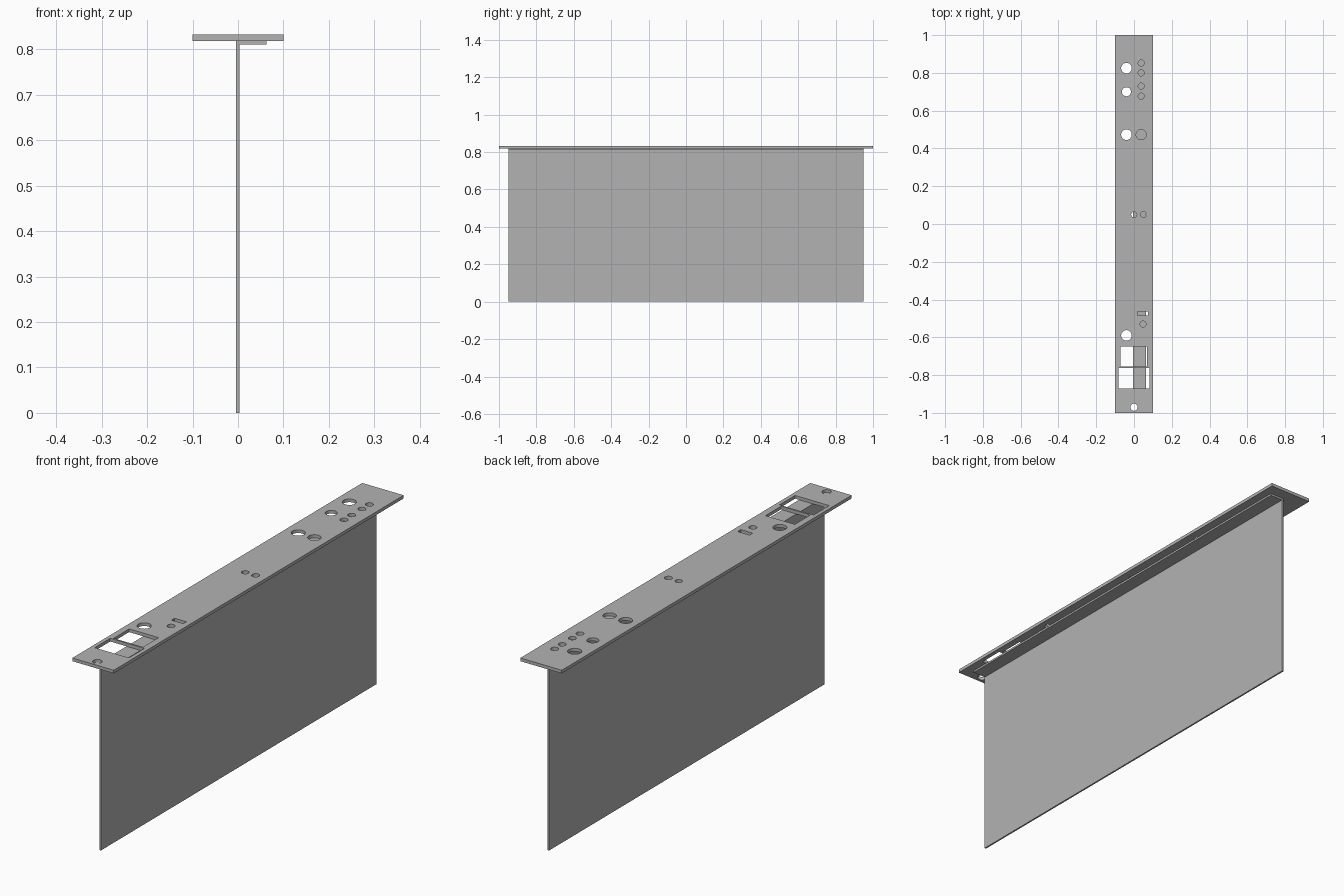
import bpy
import bmesh
from mathutils import Matrix, Vector

if "Cube" in bpy.data.objects:
    bpy.data.objects.remove(bpy.data.objects["Cube"], do_unlink=True)

grey = bpy.data.materials.new("plain grey")
grey.use_nodes = True
grey.diffuse_color = (0.45, 0.45, 0.45, 1)
grey.node_tree.nodes["Principled BSDF"].inputs["Base Color"].default_value = grey.diffuse_color


def add_box(bm, low, high):
    low, high = Vector(low), Vector(high)
    matrix = Matrix.Translation((low + high) / 2) @ Matrix.Diagonal((high - low).to_4d())
    bmesh.ops.create_cube(bm, size=1, matrix=matrix)


def add_cylinder(bm, x, y, radius, z, depth):
    bmesh.ops.create_cone(bm, cap_ends=True, segments=32, radius1=radius, radius2=radius,
                          depth=depth, matrix=Matrix.Translation((x, y, z)))


def make_object(name, bm):
    mesh = bpy.data.meshes.new(name)
    bm.to_mesh(mesh)
    bm.free()
    mesh.materials.append(grey)
    obj = bpy.data.objects.new(name, mesh)
    bpy.context.collection.objects.link(obj)
    return obj


def box(name, low, high):
    bm = bmesh.new()
    add_box(bm, low, high)
    return make_object(name, bm)


# Heights of the panel and the strip under it
TOP, UNDER, STRIP = 0.832, 0.818, 0.81
MID = (TOP + UNDER) / 2

# Upright board, mounting strip and face panel
box("circuit_board", (-0.004, -0.95, 0), (0.003, 0.95, UNDER))
box("mounting_strip", (0.003, -0.95, STRIP), (0.063, 0.95, UNDER))
panel = box("face_panel", (-0.1, -1, UNDER), (0.1, 1, TOP))

# Round holes: x, y, radius
holes = [
    (-0.04, 0.825, 0.028), (-0.04, 0.70, 0.024),
    (-0.04, 0.473, 0.028), (0.038, 0.473, 0.027),
    (0.0, 0.05, 0.015), (0.05, 0.05, 0.016),
    (0.048, -0.53, 0.016), (-0.04, -0.59, 0.028),
    (0.0, -0.97, 0.019),
]
holes += [(0.038, y, 0.016) for y in (0.852, 0.80, 0.73, 0.677)]

# Rectangular openings: x range, y range
windows = [
    (0.018, 0.075, -0.485, -0.463),
    (-0.072, 0.07, -0.755, -0.648),
    (-0.083, 0.082, -0.87, -0.763),
]

bm = bmesh.new()
for x, y, radius in holes:
    add_cylinder(bm, x, y, radius, MID, 0.05)
for x0, x1, y0, y1 in windows:
    add_box(bm, (x0, y0, MID - 0.025), (x1, y1, MID + 0.025))
cutter = make_object("panel_cutter", bm)
cutter.hide_render = True

# Cut the openings through the panel
cut = panel.modifiers.new("openings", "BOOLEAN")
cut.operation = "DIFFERENCE"
cut.solver = "EXACT"
cut.object = cutter
bpy.ops.object.select_all(action="DESELECT")
panel.select_set(True)
bpy.context.view_layer.objects.active = panel
bpy.ops.object.modifier_apply(modifier=cut.name)
bpy.data.objects.remove(cutter, do_unlink=True)
bpy.ops.object.shade_smooth_by_angle()
